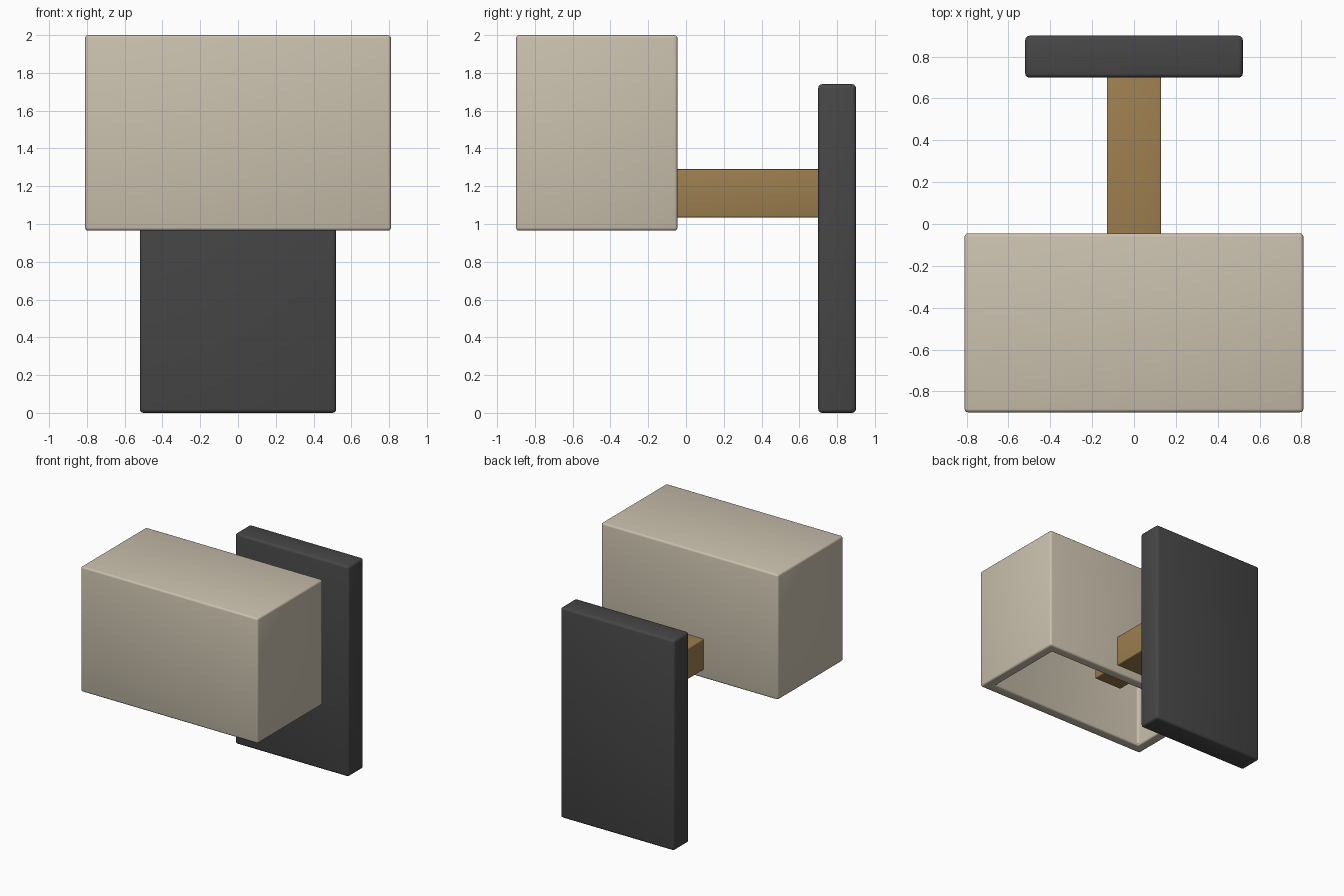
import bpy, bmesh
from mathutils import Vector

if "Cube" in bpy.data.objects:
    bpy.data.objects.remove(bpy.data.objects["Cube"])


def material(name, rgb):
    m = bpy.data.materials.new(name)
    m.diffuse_color = (*rgb, 1.0)
    m.use_nodes = True
    m.node_tree.nodes["Principled BSDF"].inputs["Base Color"].default_value = m.diffuse_color
    return m


LINEN = material("linen beige", (0.59, 0.53, 0.42))
CHARCOAL = material("charcoal", (0.062, 0.062, 0.062))
BRASS = material("warm brass", (0.335, 0.21, 0.078))


def box(name, lo, hi, mat, bevel, wall=0.0):
    """Rounded box between two corners; wall > 0 hollows it out from below."""
    lo, hi = Vector(lo), Vector(hi)
    bm = bmesh.new()
    bmesh.ops.create_cube(bm, size=1.0)
    for v in bm.verts:
        v.co = Vector([(lo[i] + hi[i]) / 2 + v.co[i] * (hi[i] - lo[i]) for i in range(3)])
    if wall:
        bm.normal_update()
        bottom = min(bm.faces, key=lambda f: f.normal.z)
        bmesh.ops.inset_region(bm, faces=[bottom], thickness=wall, use_even_offset=True)
        # push the inset face up to form the inner ceiling
        ret = bmesh.ops.extrude_discrete_faces(bm, faces=[bottom])
        for v in ret["faces"][0].verts:
            v.co.z = hi.z - wall
    bmesh.ops.recalc_face_normals(bm, faces=bm.faces)
    mesh = bpy.data.meshes.new(name)
    bm.to_mesh(mesh)
    bm.free()
    mesh.materials.append(mat)
    ob = bpy.data.objects.new(name, mesh)
    bpy.context.collection.objects.link(ob)
    mod = ob.modifiers.new("soft_edges", "BEVEL")
    mod.width = bevel
    mod.segments = 3
    mod.limit_method = "ANGLE"
    bpy.ops.object.select_all(action="DESELECT")
    ob.select_set(True)
    bpy.context.view_layer.objects.active = ob
    bpy.ops.object.modifier_apply(modifier=mod.name)
    bpy.ops.object.shade_smooth_by_angle()
    return ob


# wall plate at the back
box("wall_plate", (-0.52, 0.70, 0.0), (0.52, 0.90, 1.74), CHARCOAL, 0.02)
# arm reaching from the plate into the shade
box("support_arm", (-0.13, -0.32, 1.035), (0.13, 0.71, 1.29), BRASS, 0.008)
# hollow shade, open underneath
box("lamp_shade", (-0.81, -0.90, 0.965), (0.81, -0.045, 2.0), LINEN, 0.016, wall=0.085)
